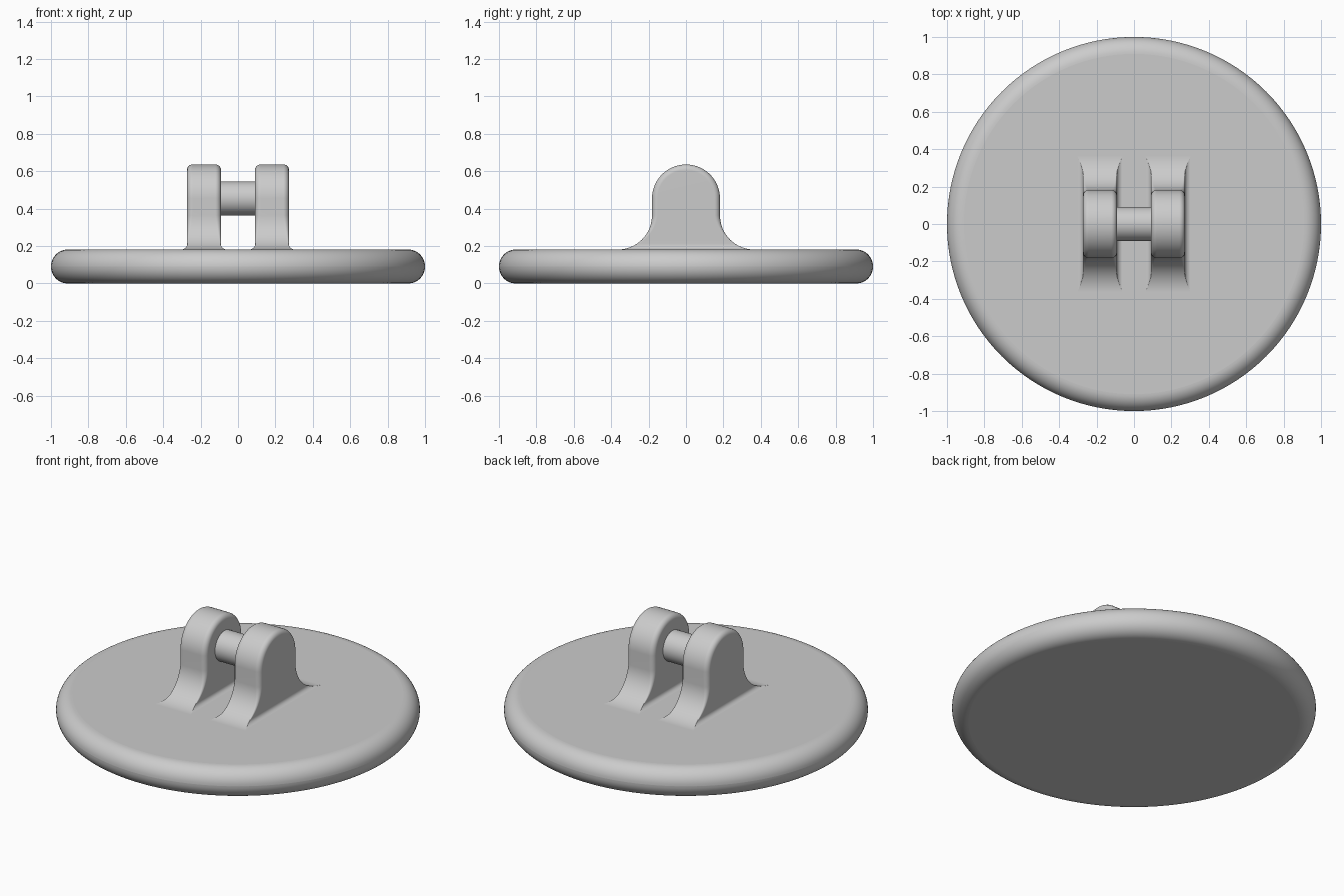
import bpy, bmesh
from math import sin, cos, pi, sqrt
from mathutils import Vector

cube = bpy.data.objects.get("Cube")
if cube:
    bpy.data.objects.remove(cube)

UNIT = 1 / 11            # pin radius; other sizes are multiples of it
TOP = 2 * UNIT           # top of the base plate
AXIS = 5 * UNIT          # height of the pin
R = 2 * UNIT             # lug arch radius and base fillet radius
EDGE = 0.03              # small edge rounding

grey = bpy.data.materials.new("plain grey")
grey.use_nodes = True
colour = (0.6, 0.6, 0.6, 1)
grey.diffuse_color = colour
grey.node_tree.nodes["Principled BSDF"].inputs["Base Color"].default_value = colour


def finish(obj, name):
    obj.name = name
    obj.data.materials.clear()
    obj.data.materials.append(grey)
    bpy.ops.object.select_all(action='DESELECT')
    obj.select_set(True)
    bpy.context.view_layer.objects.active = obj
    bpy.ops.object.shade_smooth_by_angle(angle=pi / 5)
    obj.modifiers.new("Even shading", 'WEIGHTED_NORMAL').keep_sharp = True


# Round base plate with a fully rounded rim
bpy.ops.mesh.primitive_cylinder_add(vertices=128, radius=1, depth=TOP, location=(0, 0, TOP / 2))
plate = bpy.context.object
rim = plate.modifiers.new("Rim", 'BEVEL')
rim.width = UNIT * 0.995
rim.segments = 12
rim.limit_method = 'ANGLE'
finish(plate, "base_plate")

# Pin between the lugs
bpy.ops.mesh.primitive_cylinder_add(vertices=48, radius=UNIT, depth=4 * UNIT,
                                    location=(0, 0, AXIS), rotation=(0, pi / 2, 0))
finish(bpy.context.object, "pin")


def lug_profile():
    """Points (y, z) with outward normals: fillet, arch, fillet."""
    half = []
    for i in range(17):
        a = (i / 16) ** 1.5 * pi / 2
        n = Vector((sin(a), cos(a)))
        half.append((Vector((2 * R, TOP + R)) - n * R, n))
    for i in range(17):
        a = i / 16 * pi / 2
        n = Vector((cos(a), sin(a)))
        half.append((Vector((0, AXIS)) + n * R, n))
    flip = Vector((-1, 1))
    return half + [(p * flip, n * flip) for p, n in reversed(half[:-1])]


def make_lug(name, centre):
    bm = bmesh.new()
    rows = []
    for p, n in lug_profile():
        rise = p.y - TOP
        # Side flare where the lug meets the plate
        gap = max(0, EDGE - rise)
        half_width = UNIT + EDGE - sqrt(max(0, EDGE ** 2 - gap ** 2))
        # Edge rounding fades out down the fillet
        r = EDGE * min(1, max(0.02, rise / R))
        section = []
        for k in range(7):
            a = k / 6 * pi / 2
            section.append((half_width - r + r * cos(a), r - r * sin(a)))
        section += [(-x, d) for x, d in reversed(section)]
        rows.append([bm.verts.new((centre + x, p.x - n.x * d, p.y - n.y * d))
                     for x, d in section])
    last = len(rows) - 1
    for a, b in zip(rows, rows[1:]):
        for k in range(len(a) - 1):
            bm.faces.new((a[k], a[k + 1], b[k + 1], b[k]))
    # Flat cheeks, closed level by level
    for i in range(last // 2):
        for k in (0, -1):
            ring = [rows[i][k], rows[i + 1][k], rows[last - i - 1][k], rows[last - i][k]]
            bm.faces.new(list(dict.fromkeys(ring)))
    bm.faces.new(rows[0] + rows[-1][::-1])
    bmesh.ops.recalc_face_normals(bm, faces=bm.faces)
    mesh = bpy.data.meshes.new(name)
    bm.to_mesh(mesh)
    bm.free()
    obj = bpy.data.objects.new(name, mesh)
    bpy.context.collection.objects.link(obj)
    finish(obj, name)


# Pair of lugs
for side, sign in (("left", 1), ("right", -1)):
    make_lug(side + "_lug", sign * 2 * UNIT)
